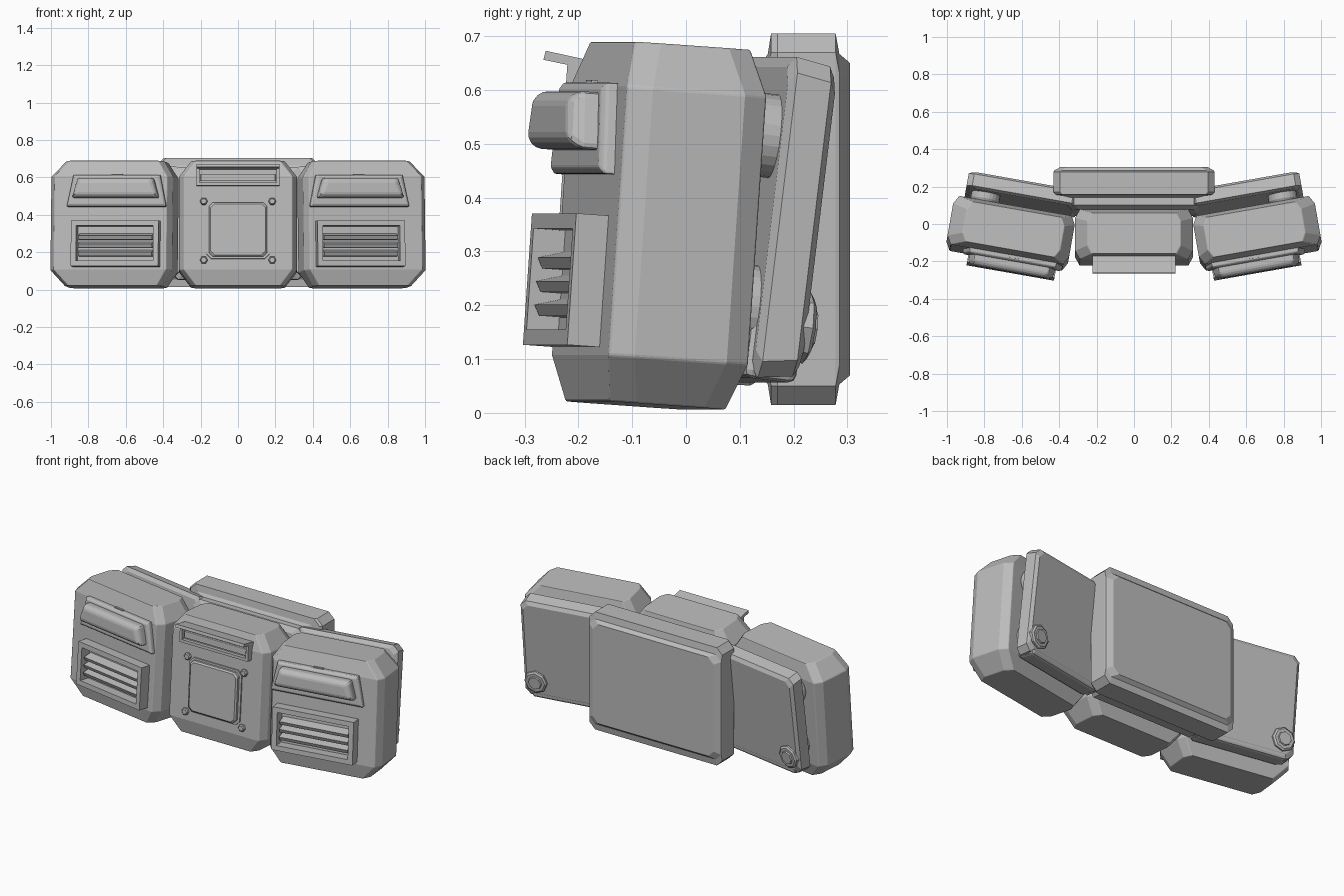
import bpy, bmesh
from math import radians, sin, cos, pi
from mathutils import Matrix, Vector

if "Cube" in bpy.data.objects:
    bpy.data.objects.remove(bpy.data.objects["Cube"])

GREY = (0.5, 0.5, 0.5, 1)
mat = bpy.data.materials.new("plain grey")
mat.use_nodes = True
mat.diffuse_color = GREY
mat.node_tree.nodes["Principled BSDF"].inputs["Base Color"].default_value = GREY


def frame(x, y, z, yaw=0, lean=0):
    """Local frame of a part: position, turn about z, backward lean."""
    return (Matrix.Translation((x, y, z)) @ Matrix.Rotation(radians(yaw), 4, 'Z')
            @ Matrix.Rotation(radians(-lean), 4, 'X'))


def finish(name, bm, M, bevel=0):
    bmesh.ops.recalc_face_normals(bm, faces=bm.faces)
    me = bpy.data.meshes.new(name)
    bm.to_mesh(me)
    bm.free()
    me.materials.append(mat)
    ob = bpy.data.objects.new(name, me)
    ob.matrix_world = M
    bpy.context.collection.objects.link(ob)
    if bevel:
        mod = ob.modifiers.new("edge", 'BEVEL')
        mod.width, mod.segments = bevel, 2
        mod.limit_method = 'ANGLE'


def loft(name, rings, M, bevel=0):
    """Skin equal-length rings of points and cap both ends."""
    bm = bmesh.new()
    loops = [[bm.verts.new(p) for p in ring] for ring in rings]
    n = len(loops[0])
    for a, b in zip(loops, loops[1:]):
        for i in range(n):
            j = (i + 1) % n
            bm.faces.new((a[i], a[j], b[j], b[i]))
    bm.faces.new(loops[0])
    bm.faces.new(loops[-1])
    finish(name, bm, M, bevel)


def octagon(a, b, c, d):
    """Rectangle of half sizes a, b with corners cut by c along and d across."""
    return [(a, d - b), (a, b - d), (a - c, b), (c - a, b),
            (-a, b - d), (-a, d - b), (c - a, -b), (a - c, -b)]


def shell(name, hw, hd, hh, M, skew=0):
    """Casing: tapered top and bottom, cut upright corners."""
    rings = []
    for z, i in ((-hh, .065), (.085 - hh, 0), (hh - .085, 0), (hh, .065)):
        shift = skew if i else 0
        rings.append([(x + shift, y, z) for x, y in octagon(hw - i, hd - i * .35, .025, .045)])
    loft(name, rings, M, .004)


def slab(name, hw, hh, cut, layers, M, z0=0):
    """Plate built in depth from (y, side inset, top inset) layers."""
    loft(name, [[(x, y, z + z0) for x, z in octagon(hw - ix, hh - iz, cut, cut)]
                for y, ix, iz in layers], M)


def trapezoid(name, w0, w1, z0, z1, layers, M, bevel=0):
    rings = []
    for x, y, i in layers:
        rings.append([(x + i - w0, y, z0 + i), (x + w0 - i, y, z0 + i),
                      (x + w1 - i, y, z1 - i), (x + i - w1, y, z1 - i)])
    loft(name, rings, M, bevel)


def box(name, x, y, z, M, bevel=0):
    loft(name, [[(a, b, c) for a, b in ((x[0], y[0]), (x[1], y[0]), (x[1], y[1]), (x[0], y[1]))]
                for c in z], M, bevel)


def disc(name, r, x, z, layers, M, n=24):
    """Round or faceted stack along y from (y, radius factor) layers."""
    loft(name, [[(x + r * k * cos(2 * pi * i / n), y, z + r * k * sin(2 * pi * i / n))
                 for i in range(n)] for y, k in layers], M)


# Middle casing with its door, bolts and hood
M = frame(0, -.073, .348, 0, 4)
F = -.133
shell("middle_casing", .315, .133, .335, M)
slab("door_surround", .168, .156, .025, ((F + .01, 0, 0), (F - .008, 0, 0)), M, -.037)
slab("door_panel", .154, .145, .02,
     ((F, 0, 0), (F - .022, 0, 0), (F - .03, .008, .008)), M, -.037)
for sx in (-1, 1):
    for z in (-.2, .115):
        disc("door_bolt", .021, sx * .183, z, ((F + .01, 1), (F - .012, 1), (F - .018, .7)), M, 6)
W = (-.222, .222)
box("hood_back", W, (F - .012, F + .05), (.2, .295), M)
box("hood_bottom", W, (F - .035, F + .03), (.197, .213), M)
box("hood_inner_bar", (-.2, .2), (F - .025, F), (.222, .26), M, .004)
for sx in (-1, 1):
    box("hood_cheek", sorted((sx * .222, sx * .207)), (F - .035, F + .03), (.197, .29), M)
loft("hood_top", [[(x, F + .06, .275), (x, F - .08, .294), (x, F - .077, .311), (x, F + .06, .291)]
                  for x in W], M)

# Plate that joins the casings to the rear pack
slab("joining_plate", .36, .3, .04,
     ((-.05, .03, .03), (-.03, 0, 0), (.03, 0, 0), (.06, .02, .02)), frame(0, .11, .352, 0, 4))

for s, side in ((1, "left"), (-1, "right")):
    # Side casing
    M = frame(s * .66, -.05, .348, s * 10, 4)
    shell(side + "_casing", .33, .132, .335, M, -s * .012)

    # Lamp on its backing plate
    c = -s * .035
    trapezoid(side + "_lamp_base", .27, .235, .086, .256,
              ((c, F + .01, 0), (c, F - .018, 0), (c, F - .028, .012)), M, .004)
    trapezoid(side + "_lamp", .235, .205, .13, .237,
              ((c, F, 0), (c, F - .065, 0), (c, F - .084, .018)), M, .012)
    box(side + "_lamp_clip", (c - .03, c + .03), (F - .012, F), (.25, .261), M)

    # Vent surround with a sunken opening
    bm = bmesh.new()
    bmesh.ops.create_cube(bm, size=1, matrix=Matrix.Translation((c, F - .018, -.113))
                          @ Matrix.Diagonal((.475, .084, .245, 1)))
    front = [f for f in bm.faces if f.normal.y < -.9]
    bmesh.ops.inset_region(bm, faces=front, thickness=.04)
    sunk = bmesh.ops.extrude_discrete_faces(bm, faces=front)["faces"]
    bmesh.ops.translate(bm, verts=sunk[0].verts, vec=Vector((0, .06, 0)))
    finish(side + "_vent_surround", bm, M)
    for k in range(3):
        z = -.172 + k * .044
        loft(side + "_vent_slat", [[(x, F - .05, z + .012), (x, F, z + .026), (x, F, z - .008),
                                    (x, F - .04, z - .008)] for x in (c - .2, c + .2)], M)

    # Rear side panel, its lower lip, fastener and spacers
    P = frame(s * .6, .152, .36, s * 10, 7)
    slab(side + "_rear_panel", .3, .3, .03,
         ((-.042, .02, .02), (-.03, 0, 0), (.035, 0, .01), (.048, .018, .03)), P)
    box(side + "_rear_lip", (-.26, .26), (-.055, .046), (-.302, -.18), P, .015)
    disc(side + "_rear_fastener", .066, s * .228, -.197,
         ((0, 1), (.058, 1), (.065, .85), (.065, .6), (.072, .55)), P, 8)
    for z in (.15, -.17):
        disc(side + "_spacer", .078, s * .19, z, ((-.09, .9), (-.075, 1), (-.03, 1)), P)

# Rear pack
slab("rear_pack", .43, .345, .035,
     ((.14, .06, .055), (.152, .03, .038), (.158, .012, 0), (.17, 0, 0),
      (.278, 0, 0), (.285, .002, .038), (.305, .038, .055)), frame(0, 0, .36))
